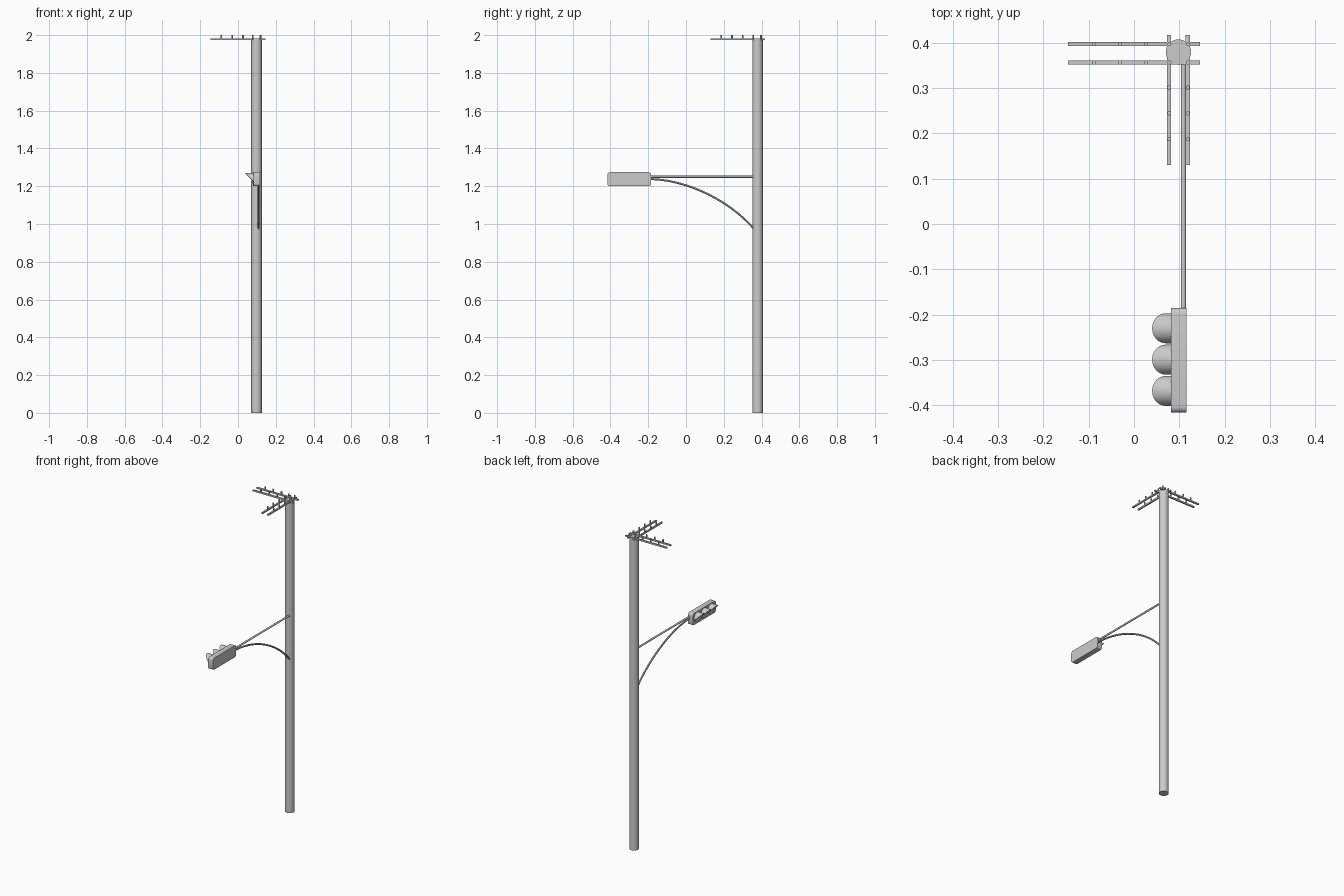
import bpy, bmesh, math
from mathutils import Vector, Matrix

if "Cube" in bpy.data.objects:
    bpy.data.objects.remove(bpy.data.objects["Cube"])

PX, PY = 0.098, 0.379      # pole axis
AX = 0.109                 # arm x position


def finish(name, bm, smooth=True):
    bmesh.ops.recalc_face_normals(bm, faces=bm.faces)
    me = bpy.data.meshes.new(name)
    bm.to_mesh(me)
    bm.free()
    ob = bpy.data.objects.new(name, me)
    bpy.context.collection.objects.link(ob)
    if smooth:
        bpy.ops.object.select_all(action='DESELECT')
        ob.select_set(True)
        bpy.context.view_layer.objects.active = ob
        bpy.ops.object.shade_smooth_by_angle(angle=math.radians(35))
    return ob


def rod(name, p, q, r, sides=16):
    p, q = Vector(p), Vector(q)
    d = q - p
    m = Matrix.Translation((p + q) / 2) @ d.to_track_quat('Z', 'Y').to_matrix().to_4x4()
    bm = bmesh.new()
    bmesh.ops.create_cone(bm, cap_ends=True, segments=sides, radius1=r, radius2=r,
                          depth=d.length, matrix=m)
    return finish(name, bm)


def box(bm, lo, hi):
    lo, hi = Vector(lo), Vector(hi)
    m = Matrix.Translation((lo + hi) / 2) @ Matrix.Diagonal((*(hi - lo), 1))
    bmesh.ops.create_cube(bm, size=1, matrix=m)


# pole
rod("pole", (PX, PY, 0), (PX, PY, 1.98), 0.028, 32)

# two pairs of crossarms with insulator pegs
for i, y in enumerate((0.356, 0.397)):
    bm = bmesh.new()
    box(bm, (-0.145, y - 0.0045, 1.973), (0.145, y + 0.0045, 1.982))
    finish(f"crossarm_side_{i}", bm, False)
    for j, x in enumerate((-0.088, -0.031, 0.027)):
        rod(f"peg_side_{i}_{j}", (x, y, 1.976), (x, y, 2.0), 0.0045, 12)
    for j, x in enumerate((0.078, 0.119)):
        rod(f"peg_corner_{i}_{j}", (x, y, 1.976), (x, y, 2.0), 0.0045, 12)
for i, x in enumerate((0.0775, 0.1185)):
    bm = bmesh.new()
    box(bm, (x - 0.0045, 0.13, 1.973), (x + 0.0045, 0.417, 1.982))
    finish(f"crossarm_front_{i}", bm, False)
    for j, y in enumerate((0.187, 0.244, 0.301)):
        rod(f"peg_front_{i}_{j}", (x, y, 1.976), (x, y, 2.0), 0.0045, 12)

# straight arm
rod("signal_arm", (AX, PY - 0.015, 1.25), (AX, -0.2, 1.25), 0.0055)

# curved brace
cu = bpy.data.curves.new("brace_curve", 'CURVE')
cu.dimensions = '3D'
cu.bevel_depth = 0.0055
cu.bevel_resolution = 3
cu.use_fill_caps = True
cu.resolution_u = 24
sp = cu.splines.new('BEZIER')
sp.bezier_points.add(1)
ends = [((-0.2, 1.238), (-0.36, 1.239), (-0.01, 1.238)),
        ((0.361, 0.973), (0.22, 1.135), (0.39, 0.94))]
for bp, (co, hl, hr) in zip(sp.bezier_points, ends):
    bp.handle_left_type = bp.handle_right_type = 'FREE'
    bp.co, bp.handle_left, bp.handle_right = [(AX, *c) for c in (co, hl, hr)]
tmp = bpy.data.objects.new("brace_curve", cu)
bpy.context.collection.objects.link(tmp)
bm = bmesh.new()
bm.from_mesh(tmp.to_mesh())
tmp.to_mesh_clear()
bpy.data.objects.remove(tmp)
finish("curved_brace", bm)

# signal housing with rounded corners seen from the side
bm = bmesh.new()
box(bm, (0.082, -0.416, 1.2), (0.116, -0.185, 1.274))
edges = [e for e in bm.edges if abs(e.verts[0].co.x - e.verts[1].co.x) > 0.01]
bmesh.ops.bevel(bm, geom=edges, offset=0.013, segments=5, profile=0.5, affect='EDGES')
finish("signal_housing", bm)

# lamps: slanted hood shell and shallow lens
R, T, N, FX, CZ = 0.033, 0.003, 40, 0.083, 1.237
for k, cy in enumerate((-0.368, -0.299, -0.230)):
    bm = bmesh.new()
    rings = []
    for a in range(N):
        t = 2 * math.pi * a / N
        depth = max(0.003, 0.013 + 0.030 * math.sin(t))
        ring = []
        for r, x in ((R, FX), (R, FX - depth), (R - T, FX - depth), (R - T, FX)):
            ring.append(bm.verts.new((x, cy + r * math.cos(t), CZ + r * math.sin(t))))
        rings.append(ring)
    for a in range(N):
        p, q = rings[a], rings[(a + 1) % N]
        for s in range(4):
            bm.faces.new((p[s], p[(s + 1) % 4], q[(s + 1) % 4], q[s]))
    finish(f"hood_{k}", bm)

    bm = bmesh.new()
    m = Matrix.Translation((FX, cy, CZ)) @ Matrix.Diagonal((0.008, 0.029, 0.029, 1)) \
        @ Matrix.Rotation(math.pi / 2, 4, 'Y')
    bmesh.ops.create_uvsphere(bm, u_segments=24, v_segments=12, radius=1, matrix=m)
    finish(f"lens_{k}", bm)
